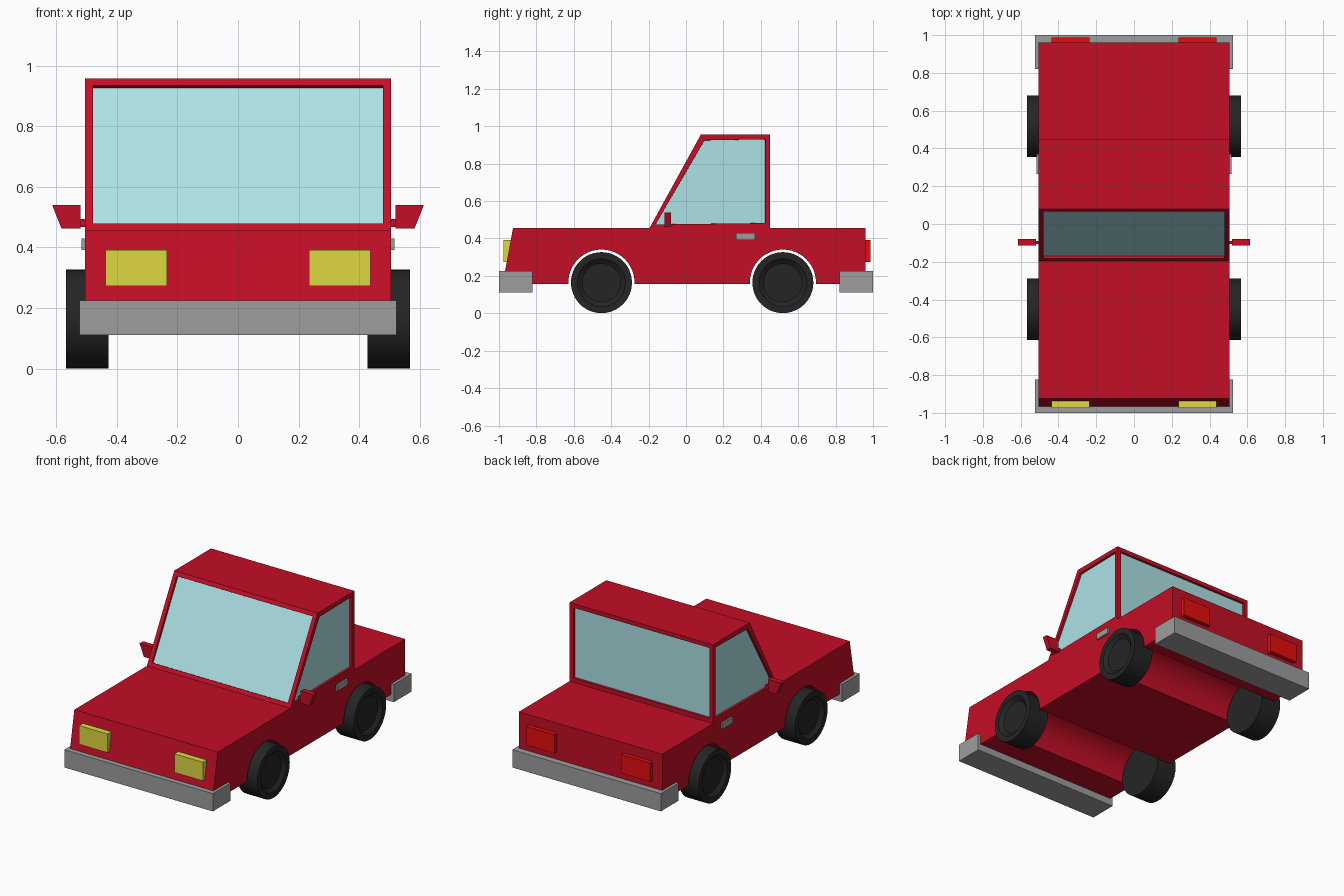
import bpy, bmesh, math
from mathutils import Matrix

if "Cube" in bpy.data.objects:
    bpy.data.objects.remove(bpy.data.objects["Cube"])


def material(name, r, g, b):
    m = bpy.data.materials.new(name)
    lin = [(c / 255 / 12.92) if c < 11 else ((c / 255 + 0.055) / 1.055) ** 2.4 for c in (r, g, b)]
    m.diffuse_color = (*lin, 1)
    m.use_nodes = True
    m.node_tree.nodes["Principled BSDF"].inputs["Base Color"].default_value = m.diffuse_color
    return m


RED = material("body red", 196, 14, 38)
GLASS = material("window glass", 174, 226, 229)
GREY = material("bumper grey", 158, 158, 158)
BLACK = material("tyre black", 37, 37, 37)
YELLOW = material("headlight yellow", 222, 216, 66)
LAMP = material("tail light red", 235, 14, 14)


def finish(name, bm, *mats, smooth=False):
    bmesh.ops.recalc_face_normals(bm, faces=bm.faces)
    me = bpy.data.meshes.new(name)
    bm.to_mesh(me)
    bm.free()
    ob = bpy.data.objects.new(name, me)
    bpy.context.collection.objects.link(ob)
    for m in mats:
        me.materials.append(m)
    if smooth:
        bpy.ops.object.select_all(action='DESELECT')
        bpy.context.view_layer.objects.active = ob
        ob.select_set(True)
        bpy.ops.object.shade_smooth_by_angle(angle=math.radians(30))
    return ob


def prism(points, place, a, b):
    """Extrude a 2D outline between a and b; place maps (u, v, w) to xyz."""
    bm = bmesh.new()
    lo = [bm.verts.new(place(u, v, a)) for u, v in points]
    hi = [bm.verts.new(place(u, v, b)) for u, v in points]
    bm.faces.new(lo)
    bm.faces.new(hi)
    n = len(points)
    for i in range(n):
        j = (i + 1) % n
        bm.faces.new((lo[i], lo[j], hi[j], hi[i]))
    return bm


def side(u, v, w):
    return (w, u, v)


def box(name, mat, x0, x1, y0, y1, z0, z1):
    bm = prism([(y0, z0), (y1, z0), (y1, z1), (y0, z1)], side, x0, x1)
    return finish(name, bm, mat)


W = 0.505
WHEEL_Y = (-0.452, 0.518)
WHEEL_Z = 0.164

# Lower body with wheel arches running the full width
outline = [(-0.925, 0.456), (-0.98, 0.157)]
for c in WHEEL_Y:
    for i in range(25):
        a = math.radians(182.5 - 185 * i / 24)
        outline.append((c + 0.177 * math.cos(a), WHEEL_Z + 0.177 * math.sin(a)))
outline += [(0.96, 0.157), (0.96, 0.456)]
finish("lower_body", prism(outline, side, -W, W), RED, smooth=True)

# Cab with recessed windows on all four sides
bm = prism([(-0.195, 0.456), (0.45, 0.456), (0.45, 0.957), (0.08, 0.957)], side, -W, W)
bmesh.ops.recalc_face_normals(bm, faces=bm.faces)
bmesh.ops.delete(bm, geom=[f for f in bm.faces if f.normal.z < -0.9], context='FACES_ONLY')
panes = [f for f in bm.faces if f.normal.z < 0.9]
for f in panes:
    bmesh.ops.inset_individual(bm, faces=[f], thickness=0.037, depth=0)
    walls = bmesh.ops.inset_individual(bm, faces=[f], thickness=0.0005, depth=-0.015)
    f.material_index = 1
finish("cab", bm, RED, GLASS)

# Bumpers
box("front_bumper", GREY, -0.523, 0.523, -1.0, -0.822, 0.112, 0.225)
box("rear_bumper", GREY, -0.523, 0.523, 0.82, 1.0, 0.112, 0.225)

for s, tag in ((-1, "left"), (1, "right")):
    # Lamps and door handles
    box(tag + "_headlight", YELLOW, s * 0.235, s * 0.437, -0.975, -0.93, 0.273, 0.392)
    box(tag + "_tail_light", LAMP, s * 0.235, s * 0.437, 0.95, 0.987, 0.273, 0.392)
    box(tag + "_door_handle", GREY, s * 0.495, s * 0.516, 0.266, 0.37, 0.392, 0.43)

    # Wing mirror on a short stem
    shell = [(s * 0.52, 0.462), (s * 0.582, 0.462), (s * 0.613, 0.54), (s * 0.52, 0.54)]
    finish(tag + "_mirror", prism(shell, lambda u, v, w: (u, w, v), -0.115, -0.08), RED)
    box(tag + "_mirror_stem", RED, s * 0.495, s * 0.525, -0.105, -0.09, 0.467, 0.494)

    # Wheels with a recessed hub on the outer face
    for c, end in zip(WHEEL_Y, ("front", "rear")):
        bm = bmesh.new()
        mat = Matrix.Translation((s * 0.497, c, WHEEL_Z)) @ Matrix.Rotation(math.pi / 2, 4, 'Y')
        bmesh.ops.create_cone(bm, cap_ends=True, segments=48, radius1=0.163,
                              radius2=0.163, depth=0.14, matrix=mat)
        bm.normal_update()
        hub = [f for f in bm.faces if f.normal.x * s > 0.9]
        bmesh.ops.inset_individual(bm, faces=hub, thickness=0.035, depth=0)
        bmesh.ops.inset_individual(bm, faces=hub, thickness=0.025, depth=-0.02)
        finish(f"{end}_{tag}_wheel", bm, BLACK, smooth=True)
